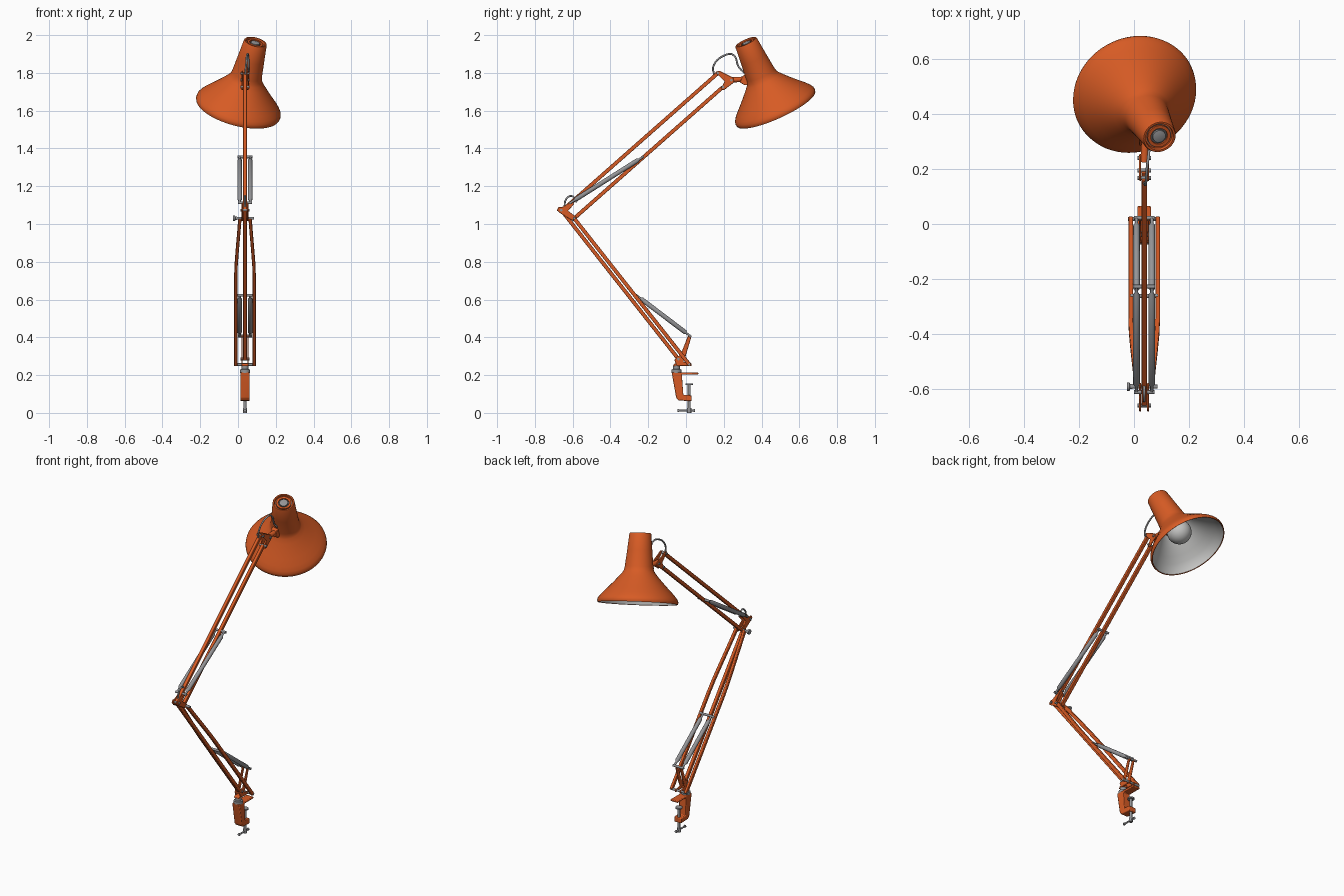
import bpy, bmesh, math
from mathutils import Vector, Matrix

if "Cube" in bpy.data.objects:
    bpy.data.objects.remove(bpy.data.objects["Cube"])

CX = 0.037  # plane of the arms


def material(name, c):
    m = bpy.data.materials.new(name)
    m.diffuse_color = (*c, 1)
    m.use_nodes = True
    m.node_tree.nodes["Principled BSDF"].inputs["Base Color"].default_value = m.diffuse_color
    return m


ORANGE = material("orange paint", (0.68, 0.105, 0.018))
STEEL = material("steel grey", (0.3, 0.3, 0.31))
DARK = material("dark metal", (0.09, 0.09, 0.095))
WHITE = material("pale inner enamel", (0.55, 0.55, 0.54))


def finish(name, bm, mats, bevel=0):
    bmesh.ops.recalc_face_normals(bm, faces=bm.faces)
    me = bpy.data.meshes.new(name)
    bm.to_mesh(me)
    bm.free()
    ob = bpy.data.objects.new(name, me)
    bpy.context.collection.objects.link(ob)
    for m in mats:
        me.materials.append(m)
    if bevel:
        b = ob.modifiers.new("bevel", 'BEVEL')
        b.width, b.segments = bevel, 2
    bpy.ops.object.select_all(action='DESELECT')
    ob.select_set(True)
    bpy.context.view_layer.objects.active = ob
    bpy.ops.object.shade_smooth_by_angle(angle=math.radians(35))
    return ob


def bar(name, pts, w=0.02, h=0.02, mat=ORANGE):
    """Square bar swept through points; w is across x, h in the arm plane."""
    bm = bmesh.new()
    pts = [Vector(p) for p in pts]
    d = pts[-1] - pts[0]
    n = Vector((0, -d.z, d.y)).normalized() * h / 2
    x = Vector((w / 2, 0, 0))
    rings = [[bm.verts.new(p + o) for o in (x + n, n - x, -x - n, x - n)] for p in pts]
    for a, b in zip(rings, rings[1:]):
        for i in range(4):
            bm.faces.new((a[i], a[(i + 1) % 4], b[(i + 1) % 4], b[i]))
    bm.faces.new(rings[0])
    bm.faces.new(rings[-1])
    return finish(name, bm, [mat], 0.003)


def lathe(name, base, axis, prof, mats, rule=None, seg=32):
    """Revolve (height, radius) points about an axis through base."""
    bm = bmesh.new()
    M = Matrix.Translation(base) @ Vector(axis).to_track_quat('Z', 'Y').to_matrix().to_4x4()
    rings = []
    for t, r in prof:
        if r == 0:
            rings.append([bm.verts.new(M @ Vector((0, 0, t)))] * seg)
        else:
            rings.append([bm.verts.new(M @ Vector((r * math.cos(a), r * math.sin(a), t)))
                          for a in (2 * math.pi * i / seg for i in range(seg))])
    for k, (a, b) in enumerate(zip(rings, rings[1:])):
        for i in range(seg):
            j = (i + 1) % seg
            vs = list(dict.fromkeys((a[i], a[j], b[j], b[i])))
            f = bm.faces.new(vs)
            f.material_index = rule(k) if rule else 0
    return finish(name, bm, mats)


def rod(name, p, q, r, mat=STEEL, seg=16):
    d = Vector(q) - Vector(p)
    L = d.length
    return lathe(name, p, d, [(0, 0), (0, r), (L, r), (L, 0)], [mat], seg=seg)


def pin(name, y, z, x0, x1, r=0.007, mat=STEEL):
    return rod(name, (x0, y, z), (x1, y, z), r, mat)


def plate(name, yz, x0, x1, mat=ORANGE, bevel=0.003):
    bm = bmesh.new()
    f = bm.faces.new([bm.verts.new((x0, y, z)) for y, z in yz])
    e = bmesh.ops.extrude_face_region(bm, geom=[f])
    bmesh.ops.translate(bm, verts=[v for v in e["geom"] if isinstance(v, bmesh.types.BMVert)],
                        vec=(x1 - x0, 0, 0))
    return finish(name, bm, [mat], bevel)


def cable(name, pts, r=0.005):
    cu = bpy.data.curves.new(name, 'CURVE')
    cu.dimensions, cu.bevel_depth, cu.bevel_resolution = '3D', r, 3
    cu.use_fill_caps = True
    s = cu.splines.new('BEZIER')
    s.bezier_points.add(len(pts) - 1)
    for b, p in zip(s.bezier_points, pts):
        b.co = p
        b.handle_left_type = b.handle_right_type = 'AUTO'
    cu.materials.append(STEEL)
    bpy.context.collection.objects.link(bpy.data.objects.new(name, cu))


# ---- lamp shade: outer skin, vented cap, pale inside ----
rim = Vector((0, 0.476, 1.612))
axis = Vector((0.095, -0.163, 0.36)).normalized()
outer = [(0, 0.222), (-0.002, 0.227), (0.008, 0.230), (0.02, 0.228), (0.034, 0.219), (0.055, 0.201),
         (0.085, 0.171), (0.12, 0.138), (0.15, 0.111), (0.172, 0.093), (0.186, 0.085),
         (0.205, 0.081), (0.3, 0.071), (0.392, 0.062), (0.397, 0.059), (0.397, 0.052), (0.385, 0.050)]
inner = [(0.385, 0.046), (0.205, 0.074), (0.186, 0.079), (0.15, 0.105), (0.12, 0.132),
         (0.085, 0.165), (0.055, 0.195), (0.02, 0.219), (0, 0.222)]
n = len(outer)
lathe("lamp_shade", rim, axis, outer + inner, [ORANGE, WHITE], lambda k: int(k >= n), 64)
lathe("shade_vent_floor", rim, axis, [(0.378, 0), (0.378, 0.051), (0.384, 0.051), (0.384, 0)], [DARK])
lathe("shade_vent_ring", rim, axis, [(0.384, 0.043), (0.392, 0.043), (0.392, 0.031), (0.384, 0.031)], [ORANGE])
lathe("shade_vent_cap", rim, axis, [(0.384, 0.024), (0.393, 0.024), (0.396, 0.012), (0.396, 0)], [STEEL])

# ---- bulb and socket ----
bulb = [(0.115 - 0.07 * math.cos(a), 0.07 * math.sin(a)) for a in (math.pi * i / 16 for i in range(14))]
bulb[0] = (0.045, 0)
lathe("light_bulb", rim, axis, bulb + [(0.23, 0.03), (0.23, 0)], [WHITE])
lathe("bulb_socket", rim, axis, [(0.22, 0), (0.22, 0.038), (0.378, 0.038), (0.378, 0)], [DARK])

# ---- head bracket ----
for s in (-1, 1):
    plate("head_bracket_plate", [(0.155, 1.805), (0.175, 1.812), (0.25, 1.775), (0.255, 1.75),
                                 (0.20, 1.708), (0.183, 1.715), (0.205, 1.755)],
          CX + s * 0.011, CX + s * 0.018)
rod("head_swivel", (CX, 0.225, 1.762), (0.043, 0.335, 1.768), 0.014, ORANGE)
plate("shade_mount", [(0.285, 1.75), (0.31, 1.735), (0.335, 1.735), (0.335, 1.80), (0.30, 1.785)],
      CX - 0.018, CX + 0.022)
for y, z in ((0.168, 1.798), (0.195, 1.725), (0.24, 1.762)):
    pin("head_pivot_pin", y, z, CX - 0.024, CX + 0.024)
cable("head_cable", [(CX, 0.15, 1.785), (0.042, 0.145, 1.835), (0.048, 0.21, 1.895), (0.053, 0.25, 1.895),
                     (0.055, 0.28, 1.83), (0.055, 0.31, 1.80)])

# ---- upper arm: two parallel bars ----
bar("upper_arm_top_bar", [(CX, -0.655, 1.072), (CX, 0.168, 1.798)])
bar("upper_arm_bottom_bar", [(CX, -0.592, 1.03), (CX, 0.195, 1.725)])

# ---- elbow ----
for s in (-1, 1):
    plate("elbow_plate", [(-0.684, 1.072), (-0.675, 1.09), (-0.655, 1.09), (-0.60, 1.12), (-0.592, 1.105),
                          (-0.625, 1.07), (-0.577, 1.035), (-0.585, 1.015), (-0.605, 1.02), (-0.67, 1.06)],
          CX + s * 0.011, CX + s * 0.018)
pin("elbow_pivot_pin", -0.66, 1.073, CX - 0.024, CX + 0.024)
pin("elbow_cross_pin", -0.592, 1.03, -0.012, 0.085)
lathe("elbow_knob", (-0.026, -0.592, 1.03), (1, 0, 0),
      [(0, 0), (0, 0.015), (0.01, 0.015), (0.012, 0.009), (0.02, 0.009), (0.02, 0)], [STEEL])
cable("elbow_cable", [(CX, -0.645, 1.085), (CX, -0.632, 1.135), (CX, -0.605, 1.148), (CX, -0.578, 1.115)])

# ---- lower arm: middle bar and a pair of side bars drawn in at the elbow ----
bar("lower_arm_middle_bar", [(CX, -0.66, 1.073), (CX, -0.04, 0.285)])
for s in (-1, 1):
    path = []
    for t, off in ((0, 0.049), (0.6, 0.049), (0.68, 0.047), (0.78, 0.041), (0.9, 0.033), (1, 0.027)):
        path.append((CX + s * off, 0.02 - 0.612 * t, 0.253 + 0.777 * t))
    bar("lower_arm_side_bar", path, 0.017)
pin("base_cross_pin", 0.018, 0.256, -0.021, 0.095)

# ---- balance springs with end pins ----
for tag, a, b in (("upper", (-0.612, 1.112), (-0.228, 1.355)), ("lower", (0.022, 0.407), (-0.262, 0.622))):
    A, B = Vector((0, *a)), Vector((0, *b))
    L = (B - A).length
    for s in (-1, 1):
        lathe(tag + "_spring", A + Vector((CX + s * 0.028, 0, 0)), B - A,
              [(0, 0), (0, 0.006), (0.025, 0.006), (0.035, 0.012), (L - 0.035, 0.012),
               (L - 0.025, 0.006), (L, 0.006), (L, 0)], [STEEL], seg=20)
    w = 0.05 if tag == "lower" else 0.04
    pin(tag + "_spring_low_pin", *a, CX - 0.037, CX + 0.037)
    pin(tag + "_spring_high_pin", *b, CX - w, CX + w)

# ---- base bracket: lever carrying springs and both lower pivots ----
for s in (-1, 1):
    plate("base_lever_plate", [(0.012, 0.412), (0.03, 0.408), (-0.002, 0.30), (-0.015, 0.27), (0.03, 0.262),
                               (0.03, 0.247), (-0.05, 0.25), (-0.062, 0.28), (-0.045, 0.30), (-0.03, 0.305)],
          CX + s * 0.012, CX + s * 0.019)
pin("base_pivot_pin", -0.04, 0.285, CX - 0.024, CX + 0.024)
plate("base_bridge", [(-0.07, 0.248), (-0.03, 0.248), (-0.03, 0.262), (-0.06, 0.262)], CX - 0.018, CX + 0.018)
lathe("base_collar", (CX, -0.05, 0.212), (0, 0, 1),
      [(0, 0), (0, 0.026), (0.018, 0.026), (0.02, 0.018), (0.04, 0.018), (0.04, 0)], [STEEL])

# ---- table clamp ----
plate("clamp_body", [(-0.076, 0.215), (0.065, 0.215), (0.065, 0.203), (-0.022, 0.203), (-0.014, 0.095),
                     (0.03, 0.093), (0.03, 0.062), (-0.04, 0.066), (-0.052, 0.08)], 0.012, 0.062, bevel=0.004)
rod("clamp_screw", (CX, 0.017, 0.005), (CX, 0.017, 0.15), 0.008)
rod("clamp_screw_pad", (CX, 0.017, 0.147), (CX, 0.017, 0.155), 0.02, STEEL, 24)
rod("clamp_handle", (CX, -0.042, 0.012), (CX, 0.046, 0.012), 0.005)
for y in (-0.045, 0.04):
    rod("clamp_handle_end", (CX, y, 0.012), (CX, y + 0.008, 0.012), 0.008)
rod("clamp_screw_boss", (CX, 0.017, 0.0), (CX, 0.017, 0.025), 0.011)
